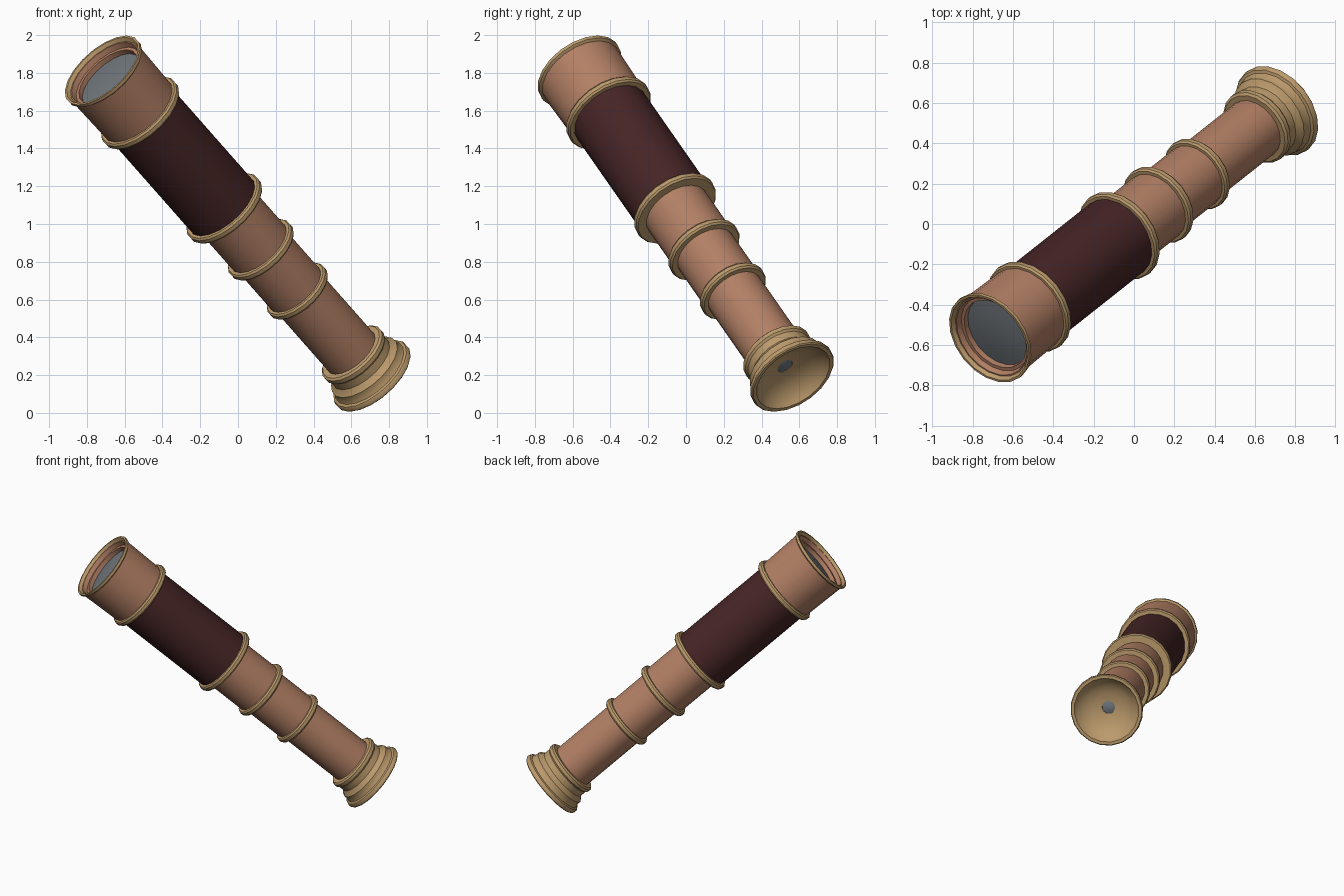
import bpy, bmesh, math
from mathutils import Vector

if "Cube" in bpy.data.objects:
    bpy.data.objects.remove(bpy.data.objects["Cube"])

SIDES = 20
EYE = Vector((0.718, 0.568, 0.186))       # eyepiece end of the axis
TIP = Vector((-0.718, -0.568, 1.814))     # objective end of the axis
AXIS = TIP - EYE
L = AXIS.length
ROT = AXIS.to_track_quat('Z', 'Y')


def material(name, rgb):
    m = bpy.data.materials.new(name)
    m.diffuse_color = (*rgb, 1)
    m.use_nodes = True
    m.node_tree.nodes["Principled BSDF"].inputs["Base Color"].default_value = m.diffuse_color
    return m


copper = material("copper", (0.45, 0.215, 0.13))
brass = material("brass", (0.50, 0.325, 0.15))
leather = material("dark_leather", (0.062, 0.018, 0.019))
glass = material("grey_glass", (0.16, 0.18, 0.20))


def revolve(name, profile, mat, closed=False):
    """Spin (radius, distance from eyepiece) points round the telescope axis."""
    bm = bmesh.new()
    rows = []
    for r, s in profile:
        if r == 0:
            rows.append([bm.verts.new((0, 0, s))] * SIDES)
        else:
            rows.append([bm.verts.new((r * math.cos(2 * math.pi * i / SIDES),
                                       r * math.sin(2 * math.pi * i / SIDES), s))
                         for i in range(SIDES)])
    pairs = list(zip(rows, rows[1:]))
    if closed:
        pairs.append((rows[-1], rows[0]))
    for a, b in pairs:
        for i in range(SIDES):
            j = (i + 1) % SIDES
            bm.faces.new(list(dict.fromkeys((a[i], a[j], b[j], b[i]))))
    bmesh.ops.recalc_face_normals(bm, faces=bm.faces)
    me = bpy.data.meshes.new(name)
    bm.to_mesh(me)
    bm.free()
    me.materials.append(mat)
    ob = bpy.data.objects.new(name, me)
    bpy.context.collection.objects.link(ob)
    ob.location = EYE
    ob.rotation_mode = 'QUATERNION'
    ob.rotation_quaternion = ROT
    bpy.ops.object.select_all(action='DESELECT')
    ob.select_set(True)
    bpy.context.view_layer.objects.active = ob
    bpy.ops.object.shade_smooth_by_angle(angle=math.radians(35))
    return ob


def ring(name, r_in, r_out, s, w=0.042):
    h = w / 2
    revolve(name, [(r_in, s - h), (r_out - 0.008, s - h), (r_out, s - h * 0.5),
                   (r_out, s + h * 0.5), (r_out - 0.008, s + h), (r_in, s + h)],
            brass, True)


# sliding tubes
revolve("eyepiece_tube", [(0.158, 0.12), (0.158, 0.70)], copper)
revolve("middle_tube", [(0.169, 0.69), (0.169, 1.03)], copper)
revolve("third_tube", [(0.183, 1.02), (0.183, 1.36)], copper)
revolve("leather_barrel", [(0.215, 1.35), (0.215, 2.12)], leather)

# collars at each joint
ring("eyepiece_tube_collar", 0.150, 0.192, 0.69)
ring("middle_tube_collar", 0.160, 0.208, 1.02)
ring("barrel_rear_collar", 0.175, 0.240, 1.35)
ring("barrel_front_collar", 0.205, 0.248, 2.11)

# objective housing with inner seat, brass rim and lens
revolve("objective_housing", [(0.205, 2.11), (0.226, 2.11), (0.233, L - 0.02),
                              (0.216, L - 0.02), (0.208, L - 0.05),
                              (0.190, L - 0.05), (0.188, L - 0.10)], copper, True)
revolve("objective_rim", [(0.230, L - 0.03), (0.246, L - 0.018), (0.246, L),
                          (0.234, L), (0.214, L - 0.035)], brass, True)
revolve("objective_lens", [(0.192, L - 0.08), (0.11, L - 0.068), (0, L - 0.062)], glass)

# stepped eyepiece cup with hollow bowl
revolve("eyepiece_cup", [(0.150, 0.205), (0.186, 0.205), (0.198, 0.195), (0.198, 0.172),
                         (0.188, 0.160), (0.188, 0.115), (0.205, 0.095), (0.217, 0.085),
                         (0.217, 0.060), (0.226, 0.040), (0.240, 0.034), (0.246, 0.024),
                         (0.246, 0.006), (0.240, 0.0), (0.220, 0.0), (0.200, 0.030),
                         (0.150, 0.066), (0.095, 0.085), (0.044, 0.092),
                         (0.044, 0.12)], brass, True)
revolve("eyepiece_lens", [(0.046, 0.098), (0.025, 0.091), (0, 0.088)], glass)
